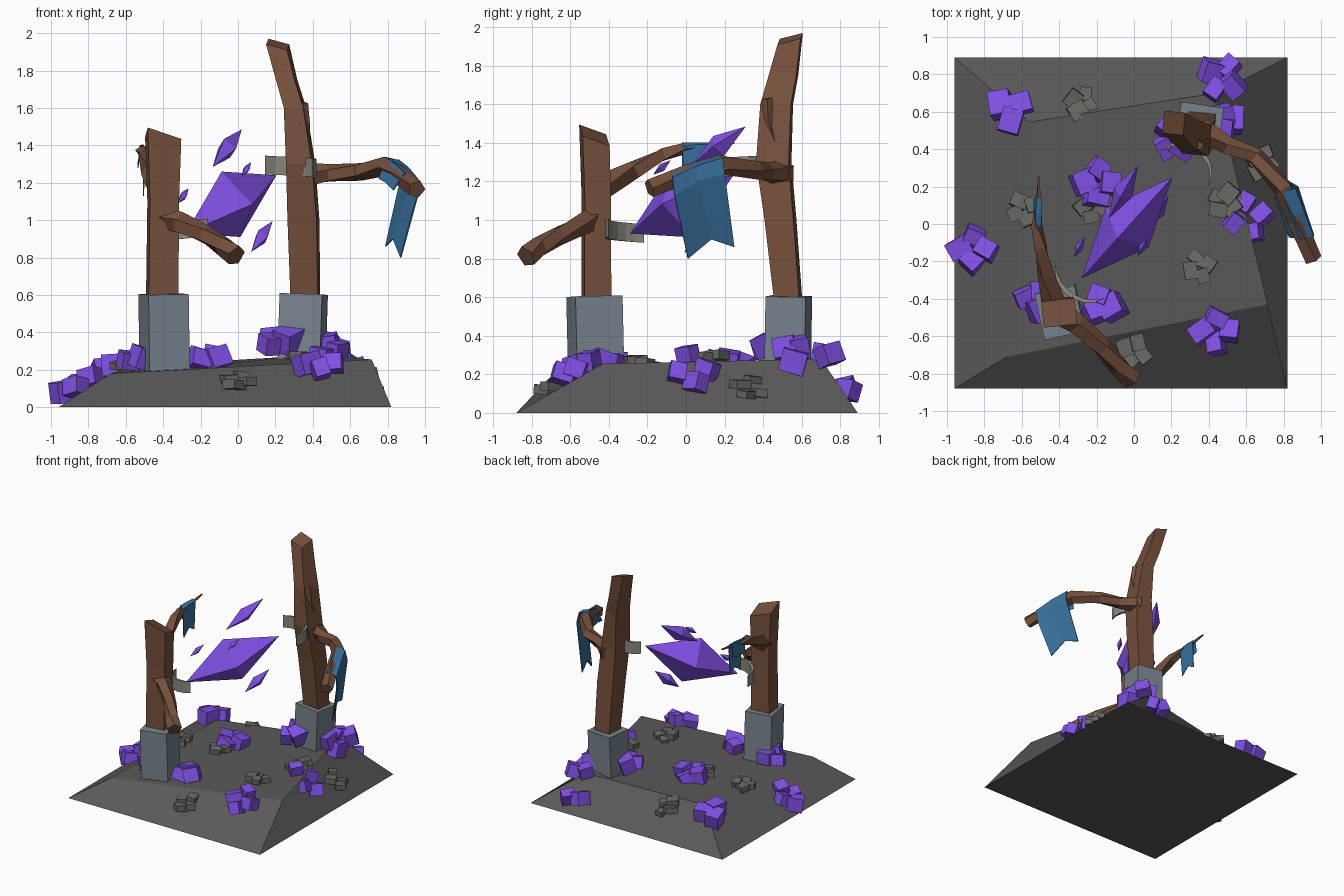
import bpy, bmesh, math, random
from mathutils import Vector, Matrix, Euler
from mathutils.bvhtree import BVHTree

if "Cube" in bpy.data.objects:
    bpy.data.objects.remove(bpy.data.objects["Cube"])

random.seed(4)

def mat(name, c):
    m = bpy.data.materials.new(name)
    m.diffuse_color = (*c, 1)
    m.use_nodes = True
    m.node_tree.nodes["Principled BSDF"].inputs["Base Color"].default_value = m.diffuse_color
    return m

WOOD = mat("wood", (.18, .08, .045))
PURPLE = mat("crystal", (.22, .08, .78))
CLOTH = mat("cloth", (.04, .16, .33))
STONE = mat("stone", (.19, .23, .27))
EARTH = mat("earth", (.1, .1, .1))
RUBBLE = mat("rubble", (.14, .14, .13))
METAL = mat("metal", (.25, .25, .21))

def finish(name, bm, m):
    bmesh.ops.recalc_face_normals(bm, faces=bm.faces)
    me = bpy.data.meshes.new(name)
    bm.to_mesh(me)
    bm.free()
    ob = bpy.data.objects.new(name, me)
    bpy.context.collection.objects.link(ob)
    me.materials.append(m)
    return ob

def loft(name, rings, m):
    """Skin a list of equal-length vertex rings and cap both ends."""
    bm = bmesh.new()
    vs = [[bm.verts.new(p) for p in r] for r in rings]
    n = len(vs[0])
    for a, b in zip(vs, vs[1:]):
        for i in range(n):
            j = (i + 1) % n
            bm.faces.new((a[i], a[j], b[j], b[i]))
    bm.faces.new(vs[0][::-1])
    bm.faces.new(vs[-1])
    return finish(name, bm, m)

def post(name, sections, angle, cut):
    """Square trunk: sections are (x, y, z, half width, half depth); cut slopes the top."""
    rings = []
    rot = Matrix.Rotation(math.radians(angle), 3, 'Z')
    for k, (x, y, z, w, d) in enumerate(sections):
        ring = []
        for sx, sy in ((-1, -1), (1, -1), (1, 1), (-1, 1)):
            p = rot @ Vector((sx * w, sy * d, 0))
            if k == len(sections) - 1:
                p.z = cut[0] * sx + cut[1] * sy
            ring.append(p + Vector((x, y, z)))
        rings.append(ring)
    return loft(name, rings, WOOD)

def branch(name, path, sides=5):
    """Tapered crooked limb: path points are (x, y, z, radius)."""
    pts = [Vector(p[:3]) for p in path]
    rings = []
    for i, p in enumerate(pts):
        t = (pts[min(i + 1, len(pts) - 1)] - pts[max(i - 1, 0)]).normalized()
        u = t.cross(Vector((0, 0, 1))).normalized()
        v = u.cross(t)
        r = path[i][3]
        rings.append([p + r * (u * math.cos(a) + v * math.sin(a))
                      for a in (math.tau * (k + .3 * i) / sides for k in range(sides))])
    return loft(name, rings, WOOD)

def shard(name, a, b, ru, rv):
    """Four-sided bipyramid between two tips."""
    a, b = Vector(a), Vector(b)
    t = (b - a).normalized()
    u = t.cross(Vector((0, 0, 1))).normalized()
    v = u.cross(t)
    c = (a + b) / 2
    bm = bmesh.new()
    tips = [bm.verts.new(a), bm.verts.new(b)]
    ring = [bm.verts.new(c + o) for o in (u * ru, v * rv, -u * ru, -v * rv)]
    for i in range(4):
        for tip in tips:
            bm.faces.new((tip, ring[i], ring[(i + 1) % 4]))
    return finish(name, bm, PURPLE)

def add_box(bm, loc, size, rot):
    bmesh.ops.create_cube(bm, size=1, matrix=Matrix.LocRotScale(Vector(loc), Euler(rot), Vector(size)))

def sheet(name, rows, thick):
    bm = bmesh.new()
    vs = [[bm.verts.new(p) for p in r] for r in rows]
    for a, b in zip(vs, vs[1:]):
        for i in range(len(a) - 1):
            bm.faces.new((a[i], a[i + 1], b[i + 1], b[i]))
    ob = finish(name, bm, CLOTH)
    s = ob.modifiers.new("thickness", 'SOLIDIFY')
    s.thickness, s.offset = thick, 0

# Sloped mound
mound = loft("mound", [
    [(-.96, -.88, 0), (.82, -.88, 0), (.82, .89, 0), (-.96, .89, 0)],
    [(-.68, -.71, .18), (.715, -.43, .255), (.44, .70, .28), (-.56, .545, .22)]], EARTH)
bm = bmesh.new()
bm.from_mesh(mound.data)
tree = BVHTree.FromBMesh(bm)
bm.free()

def ground(x, y):
    hit = tree.ray_cast(Vector((x, y, 2)), Vector((0, 0, -1)))[0]
    return hit.z if hit else 0.02

# Stone plinths
for name, loc, size, rot in (
        ("front_plinth", (-.395, -.47, .395), (.22, .25, .42), (.02, -.02, .22)),
        ("back_plinth", (.345, .53, .405), (.23, .21, .40), (-.02, .03, -.15))):
    bm = bmesh.new()
    add_box(bm, loc, size, rot)
    finish(name, bm, STONE)

# Trunks with sloping broken tops
post("front_post", [(-.405, -.465, .58, .08, .07), (-.40, -.465, 1.1, .078, .068),
                    (-.40, -.475, 1.44, .09, .07)], 6, (-.03, -.025))
post("back_post", [(.36, .53, .58, .073, .066), (.35, .49, 1.0, .078, .075),
                   (.335, .455, 1.3, .07, .085), (.305, .47, 1.6, .052, .08),
                   (.26, .505, 1.75, .05, .072), (.212, .54, 1.94, .056, .06)], -6, (-.015, .015))
branch("back_post_knot", [(.33, .47, 1.36, .06), (.335, .43, 1.52, .05), (.35, .42, 1.63, .025)], 4)

# Crooked limbs
branch("front_low_limb", [(-.42, -.46, 1.02, .07), (-.31, -.53, .985, .06), (-.17, -.66, .92, .052),
                          (-.08, -.76, .86, .055), (-.01, -.83, .81, .06)])
branch("front_rear_limb", [(-.43, -.42, 1.18, .065), (-.47, -.27, 1.26, .05), (-.50, -.12, 1.34, .042),
                           (-.52, -.01, 1.37, .03), (-.51, .1, 1.38, .014), (-.51, .25, 1.4, .007)], 4)
branch("back_limb", [(.36, .51, 1.24, .07), (.5, .42, 1.25, .05), (.65, .36, 1.26, .05),
                     (.8, .19, 1.29, .055), (.87, .02, 1.24, .052), (.955, -.19, 1.165, .05)])

# Draped banners with swallow tails
sheet("large_banner", [
    [(.755, .15, 1.22), (.79, .05, 1.2), (.83, -.07, 1.16)],
    [(.79, .17, 1.33), (.84, .05, 1.30), (.89, -.08, 1.25)],
    [(.86, .19, 1.32), (.91, .06, 1.28), (.96, -.07, 1.22)],
    [(.875, .2, 1.24), (.92, .06, 1.2), (.96, -.06, 1.13)],
    [(.79, .25, .86), (.83, .13, .9), (.87, .01, .8)]], .008)
sheet("small_banner", [
    [(-.535, -.02, 1.28), (-.535, .06, 1.28), (-.535, .14, 1.3)],
    [(-.525, -.02, 1.4), (-.525, .06, 1.4), (-.52, .14, 1.4)],
    [(-.50, -.02, 1.38), (-.495, .06, 1.39), (-.495, .14, 1.39)],
    [(-.505, .0, 1.13), (-.505, .07, 1.19), (-.505, .14, 1.15)]], .006)

# Broken metal ring pieces facing the floating crystal
def cuff(name, cx, cy, z, r, start, end, h, tilt):
    n, rings = 7, []
    for i in range(n + 1):
        f = i / n
        a = math.radians(start + (end - start) * f)
        th = .004 + .022 * math.sin(math.pi * f)
        zz = z + tilt * (f - .5)
        rings.append([(cx + q * math.cos(a), cy + q * math.sin(a), zz + s)
                      for q, s in ((r, -h), (r + th, -h), (r + th, h), (r, h))])
    loft(name, rings, METAL)

cuff("front_cuff", -.215, -.2, .945, .205, 185, 285, .048, .03)
cuff("back_cuff", .24, .255, 1.285, .165, 125, -18, .05, -.02)

# Floating crystals
shard("large_crystal", (-.28, -.29, .93), (.205, .25, 1.24), .155, .19)
shard("upper_shard", (-.135, .03, 1.285), (.02, .31, 1.485), .055, .06)
shard("lower_shard", (.07, -.01, .83), (.185, .15, .995), .04, .045)
shard("left_shard", (-.32, -.18, 1.09), (-.265, -.07, 1.17), .022, .025)
shard("front_shard", (.02, -.17, 1.235), (.07, -.08, 1.31), .02, .022)

# Scattered clusters of blocks, following the ground
def cluster(name, x, y, spread, size, flat, m, lift, count):
    bm = bmesh.new()
    spin = random.uniform(0, math.tau)
    for i in range(count):
        a = spin + math.tau * i / count
        px, py = x + spread * math.cos(a), y + spread * math.sin(a)
        s = size * random.uniform(.85, 1.15)
        tilt = .35 if flat > .5 else .15
        add_box(bm, (px, py, ground(px, py) + lift + random.uniform(-.01, .02)),
                (s, s * random.uniform(.75, 1.0), s * flat),
                (random.uniform(-tilt, tilt), random.uniform(-tilt, tilt), random.uniform(0, 3)))
    finish(name, bm, m)

for i, (x, y, sp, lift) in enumerate([
        (-.86, -.13, .07, .05), (-.66, .61, .06, .04), (.47, .78, .07, .07), (.21, .45, .06, .08),
        (.61, .03, .08, .05), (.44, -.57, .07, .05), (-.2, .22, .07, .02), (-.17, -.43, .055, .05),
        (-.53, -.40, .055, .05), (.49, .55, .04, .06)]):
    cluster(f"ground_crystals_{i+1}", x, y, sp, .115, .9, PURPLE, lift, 4 if sp > .06 else 3)
for i, (x, y) in enumerate([(-.28, .65), (-.59, .08), (.35, -.23), (0, -.68), (.48, .12), (.68, .33), (-.22, .09)]):
    cluster(f"rubble_{i+1}", x, y, .05, .085, .5, RUBBLE, .015, 4)
